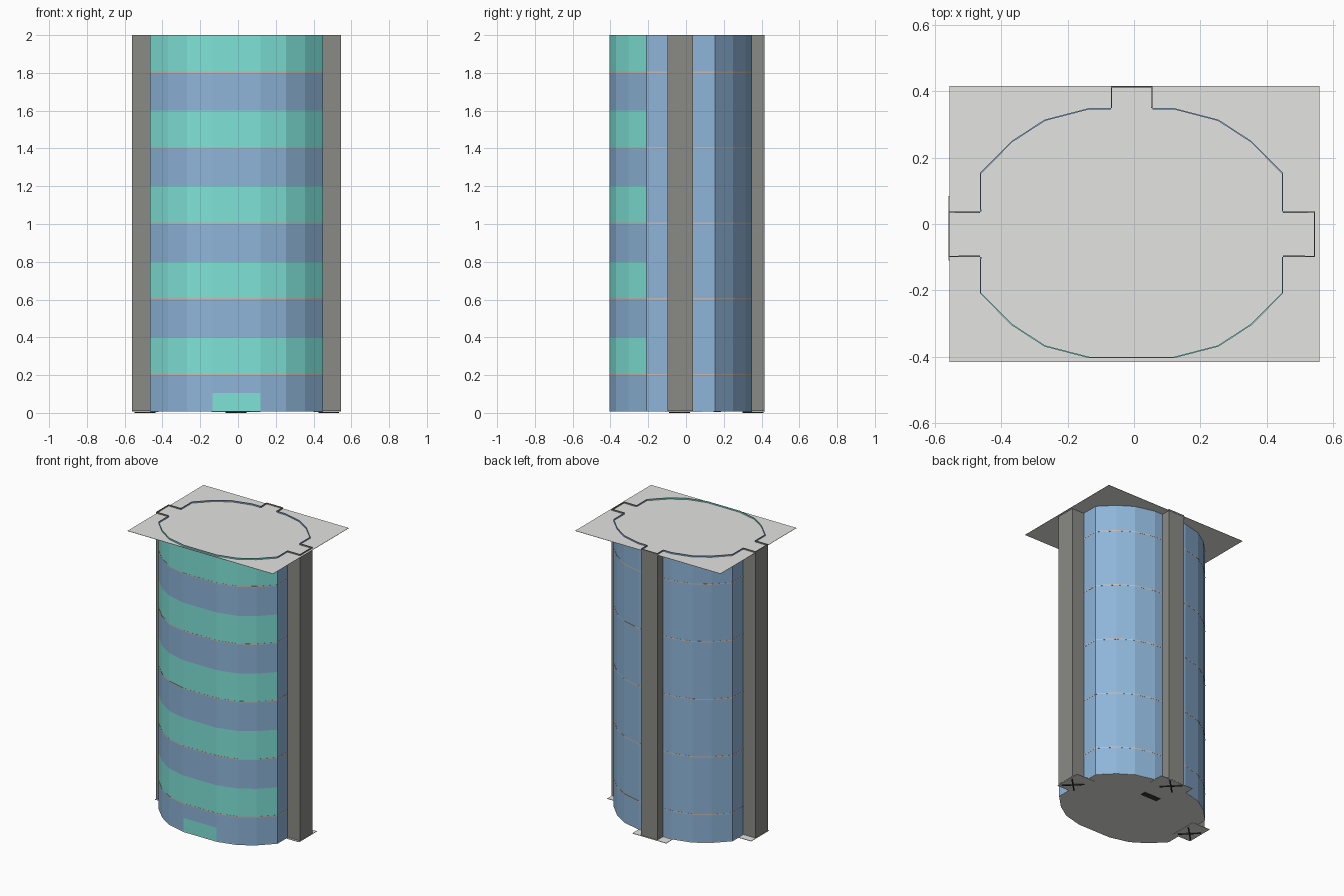
import bpy, bmesh, math

if "Cube" in bpy.data.objects:
    bpy.data.objects.remove(bpy.data.objects["Cube"])


def srgb(*c):
    return tuple((v / 255 / 12.92) if v < 10 else ((v / 255 + 0.055) / 1.055) ** 2.4 for v in c) + (1.0,)


def material(name, *c):
    m = bpy.data.materials.new(name)
    m.diffuse_color = srgb(*c)
    m.use_nodes = True
    m.node_tree.nodes["Principled BSDF"].inputs["Base Color"].default_value = m.diffuse_color
    return m


BLUE = material("blue_glass", 142, 181, 217)
TEAL = material("teal_panel", 127, 227, 216)
GREY = material("shaft_grey", 138, 138, 133)
LIGHT = material("light_concrete", 227, 227, 225)
BEIGE = material("beige_slab", 200, 188, 178)
DARK = material("dark_marking", 55, 55, 55)


def finish(bm, name, mats):
    me = bpy.data.meshes.new(name)
    bm.to_mesh(me)
    bm.free()
    for m in mats:
        me.materials.append(m)
    ob = bpy.data.objects.new(name, me)
    bpy.context.collection.objects.link(ob)
    return ob


def prism(name, pts, z0, z1, mat):
    """Closed solid from a flat outline."""
    bm = bmesh.new()
    lo = [bm.verts.new((x, y, z0)) for x, y in pts]
    hi = [bm.verts.new((x, y, z1)) for x, y in pts]
    bm.faces.new(lo[::-1])
    bm.faces.new(hi)
    n = len(pts)
    for i in range(n):
        j = (i + 1) % n
        bm.faces.new((lo[i], lo[j], hi[j], hi[i]))
    bmesh.ops.recalc_face_normals(bm, faces=bm.faces)
    return finish(bm, name, [mat])


def rect(x0, x1, y0, y1):
    return [(x0, y0), (x1, y0), (x1, y1), (x0, y1)]


def wall(name, path, levels, rule, mats):
    """Thin open wall following a path, coloured per face by a rule."""
    bm = bmesh.new()
    rows = [[bm.verts.new((x, y, z)) for x, y in path] for z in levels]
    for k in range(len(levels) - 1):
        for i in range(len(path) - 1):
            f = bm.faces.new((rows[k][i], rows[k][i + 1], rows[k + 1][i + 1], rows[k + 1][i]))
            f.material_index = rule(f.calc_center_median())
    ob = finish(bm, name, mats)
    mod = ob.modifiers.new("thickness", "SOLIDIFY")
    mod.thickness = 0.004
    mod.offset = -1
    return ob


# Quarter profile of the oval: straight flank, then five-sided curve
CX = -0.0075
quarter = [(0.4575, 0.0), (0.3625, 0.096), (0.2625, 0.161), (0.1275, 0.196)]
front = [(CX - x, -0.209 - y) for x, y in quarter] + [(CX + x, -0.209 - y) for x, y in quarter[::-1]]
back = [(CX + x, 0.154 + y) for x, y in quarter] + [(CX - x, 0.154 + y) for x, y in quarter[::-1]]
oval = front + back

# Outer wall: teal bands on the front of every second level, plus the entrance
levels = [0.01, 0.105] + [0.2 * i for i in range(1, 11)]


def wall_rule(c):
    if c.y > -0.21:
        return 0
    if c.z < 0.1:
        return 1 if abs(c.x - CX) < 0.05 else 0
    return int(c.z / 0.2) % 2


yl, yh = -0.099, 0.037
xl, xr = CX - 0.4575, CX + 0.4575
bl, br, bt = -0.07, 0.056, 0.415
right_half = [(xl, yl)] + front + [(xr, yl)]
wall("front_wall", right_half, levels, wall_rule, [BLUE, TEAL])
wall("back_right_wall", [(xr, yh)] + back[:4] + [(br, 0.35)], levels, wall_rule, [BLUE, TEAL])
wall("back_left_wall", [(bl, 0.35)] + back[4:] + [(xl, yh)], levels, wall_rule, [BLUE, TEAL])

# Service shafts on the right, back and left
shafts = {
    "right_shaft": [(xr, yl), (0.546, yl), (0.546, yh), (xr, yh)],
    "back_shaft": [(br, 0.35), (br, bt), (bl, bt), (bl, 0.35)],
    "left_shaft": [(xl, yh), (-0.56, yh), (-0.56, yl), (xl, yl)],
}
for name, path in shafts.items():
    wall(name, path, [0.01, 2.0], lambda c: 0, [GREY])

# Floor slabs showing as thin lines
slab = [(CX + (x - CX) * 1.002, y * 1.002) for x, y in oval]
for i in range(5):
    z = 0.2 + 0.4 * i
    prism("floor_slab", slab, z, z + 0.007, BEIGE)

# Base slab, shaft footings and roof sheet
prism("base_slab", oval, 0.007, 0.012, LIGHT)
prism("right_footing", rect(0.40, 0.546, -0.11, 0.085), 0.005, 0.008, LIGHT)
prism("left_footing", rect(-0.56, -0.42, -0.11, 0.085), 0.005, 0.008, LIGHT)
prism("back_footing", rect(-0.14, 0.12, 0.30, 0.417), 0.005, 0.008, LIGHT)
prism("roof_sheet", rect(-0.557, 0.56, -0.417, 0.417), 1.989, 1.991, LIGHT)

# Dark crosses under the shafts and a hatch under the base
for cx, cy in ((-0.492, -0.035), (-0.01, 0.355), (0.48, -0.035)):
    for s in (-1, 1):
        a, w = 0.052, 0.003
        pts = [(cx - a - w, cy - s * (a - w)), (cx - a + w, cy - s * (a + w)),
               (cx + a + w, cy + s * (a - w)), (cx + a - w, cy + s * (a + w))]
        prism("shaft_cross", pts, 0.0, 0.005, DARK)
prism("base_hatch", rect(-0.065, 0.065, 0.145, 0.185), 0.004, 0.008, DARK)
